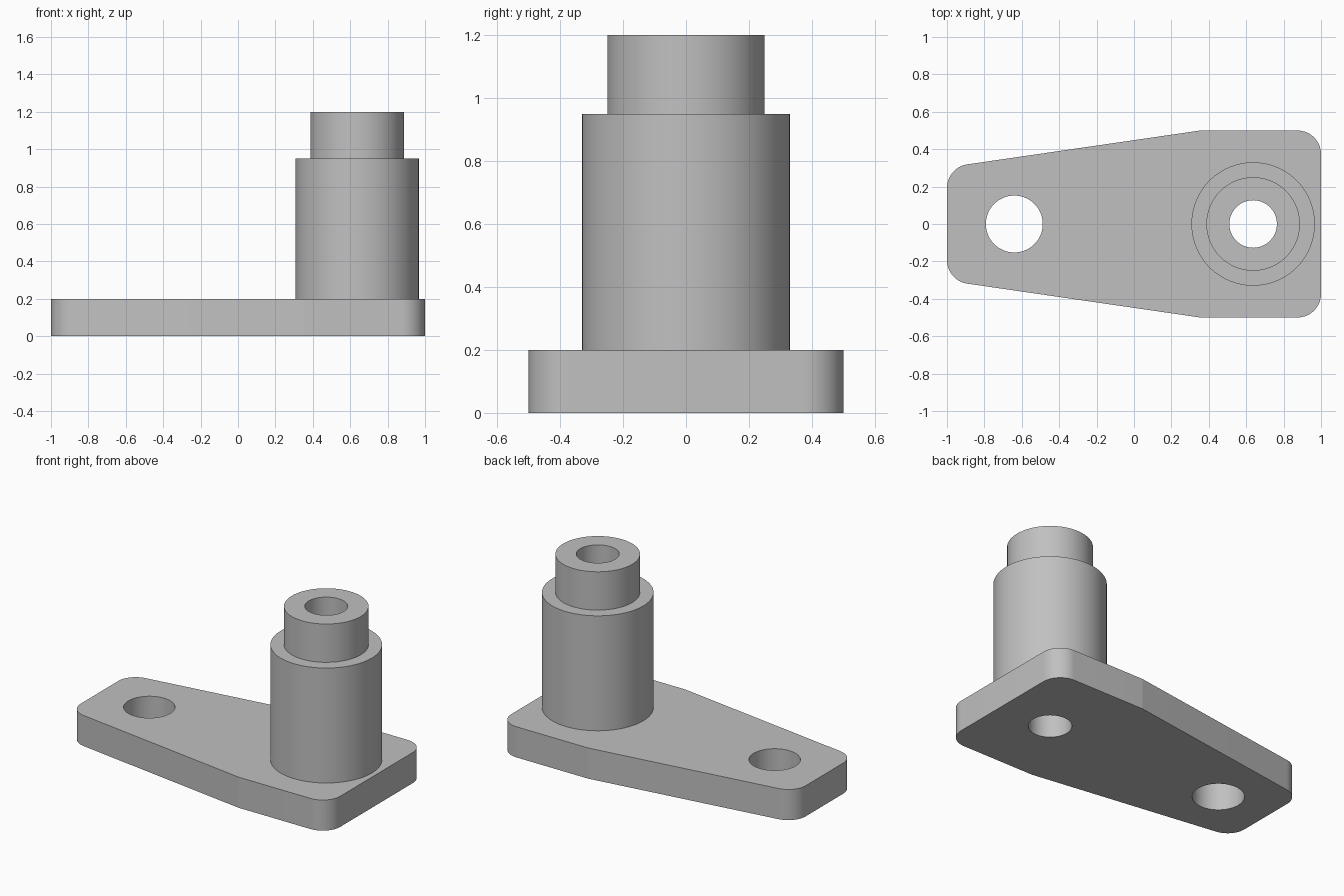
import bpy, bmesh
from math import cos, sin, tan, pi, radians
from mathutils import Vector

if "Cube" in bpy.data.objects:
    bpy.data.objects.remove(bpy.data.objects["Cube"])

SEGMENTS = 96
PLATE_TOP = 0.2
BORE = 0.127
BOSS_X = 0.637

grey = bpy.data.materials.new("plain grey")
grey.use_nodes = True
grey.diffuse_color = (0.53, 0.53, 0.53, 1)
grey.node_tree.nodes["Principled BSDF"].inputs["Base Color"].default_value = grey.diffuse_color


def finish(bm, name):
    bmesh.ops.recalc_face_normals(bm, faces=bm.faces)
    mesh = bpy.data.meshes.new(name)
    bm.to_mesh(mesh)
    bm.free()
    obj = bpy.data.objects.new(name, mesh)
    mesh.materials.append(grey)
    bpy.context.collection.objects.link(obj)
    bpy.ops.object.select_all(action='DESELECT')
    obj.select_set(True)
    bpy.context.view_layer.objects.active = obj
    bpy.ops.object.shade_smooth_by_angle(angle=radians(7))
    return obj


def circle(x, radius):
    return [(x + radius * cos(2 * pi * i / SEGMENTS), radius * sin(2 * pi * i / SEGMENTS))
            for i in range(SEGMENTS)]


def fillet(corner, before, after, radius, steps=16):
    """Points of a tangent arc that rounds a corner."""
    c = Vector(corner)
    a = (Vector(before) - c).normalized()
    b = (Vector(after) - c).normalized()
    half = a.angle(b) / 2
    centre = c + (a + b).normalized() * radius / sin(half)
    start = c + a * radius / tan(half) - centre
    end = c + b * radius / tan(half) - centre
    sweep = pi - 2 * half
    return [centre + (start * sin(sweep * (1 - i / steps)) + end * sin(sweep * i / steps)) / sin(sweep)
            for i in range(steps + 1)]


def add_loop(bm, points):
    verts = [bm.verts.new((p[0], p[1], 0)) for p in points]
    return [bm.edges.new((v, verts[i - 1])) for i, v in enumerate(verts)]


# Tapered base plate with rounded ends and two through holes
corners = [(1, -0.5), (1, 0.5), (0.355, 0.5), (-1, 0.303), (-1, -0.303), (0.355, -0.5)]
outline = []
for i, corner in enumerate(corners):
    if abs(corner[0]) == 1:
        outline += fillet(corner, corners[i - 1], corners[(i + 1) % len(corners)], 0.127)
    else:
        outline.append(corner)

bm = bmesh.new()
edges = add_loop(bm, outline) + add_loop(bm, circle(-0.64, 0.152)) + add_loop(bm, circle(BOSS_X, BORE))
bmesh.ops.triangle_fill(bm, edges=edges, use_beauty=True)
top = bmesh.ops.extrude_face_region(bm, geom=bm.faces[:], use_keep_orig=True)
bmesh.ops.translate(bm, vec=(0, 0, PLATE_TOP),
                    verts=[g for g in top["geom"] if isinstance(g, bmesh.types.BMVert)])
finish(bm, "base_plate")

# Stepped hollow boss, turned from its half section
section = [(0.33, PLATE_TOP), (0.33, 0.95), (0.25, 0.95), (0.25, 1.2), (BORE, 1.2), (BORE, PLATE_TOP)]
bm = bmesh.new()
rings = [[bm.verts.new((x, y, z)) for x, y in circle(BOSS_X, r)] for r, z in section]
for low, high in zip(rings, rings[1:]):
    for i in range(SEGMENTS):
        bm.faces.new((low[i - 1], low[i], high[i], high[i - 1]))
finish(bm, "stepped_boss")
